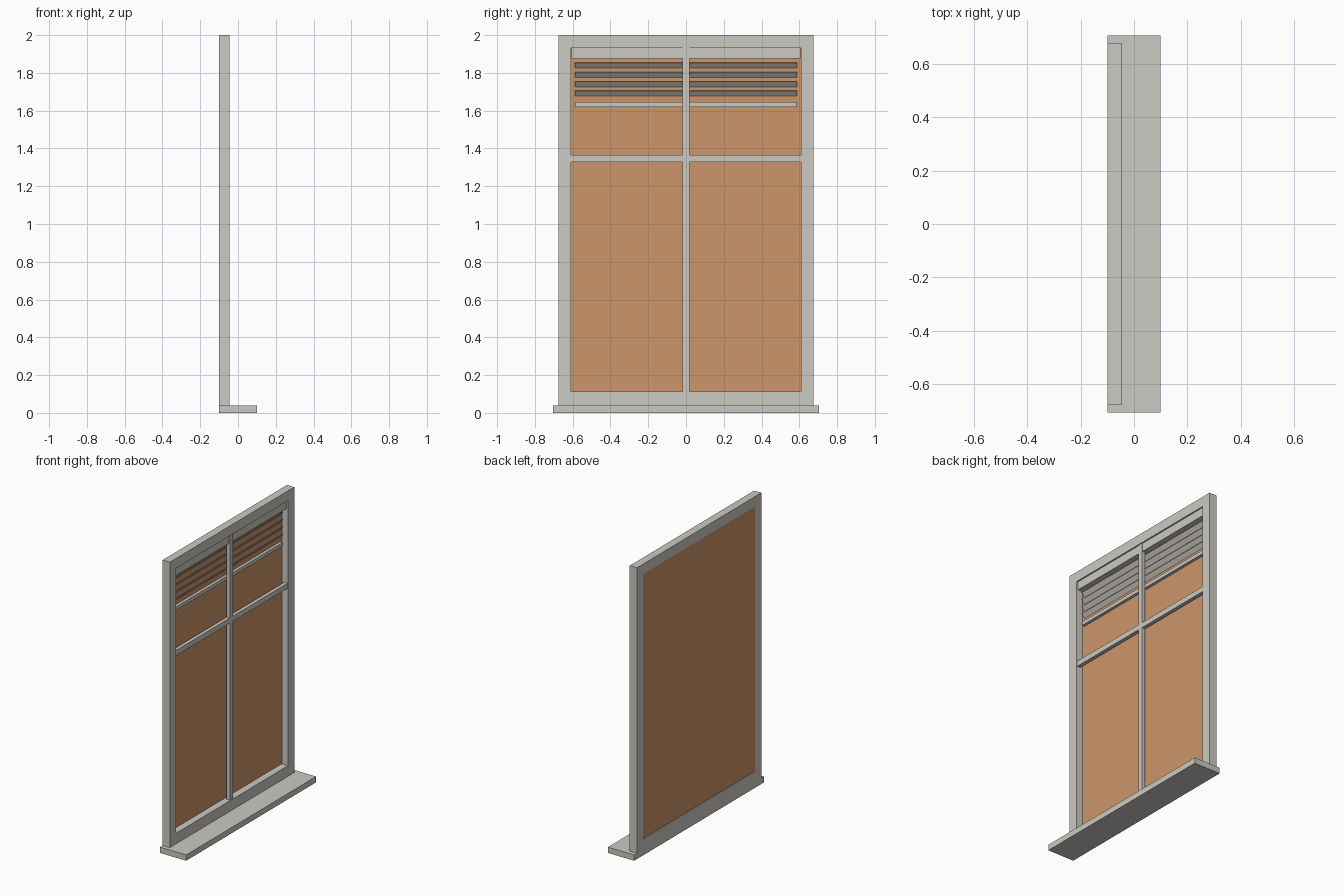
import bpy, math

if "Cube" in bpy.data.objects:
    bpy.data.objects.remove(bpy.data.objects["Cube"])


def material(name, rgb):
    m = bpy.data.materials.new(name)
    m.diffuse_color = (*rgb, 1.0)
    m.use_nodes = True
    m.node_tree.nodes["Principled BSDF"].inputs["Base Color"].default_value = m.diffuse_color
    return m


PAINT = material("warm_grey_paint", (0.60, 0.585, 0.54))
PANE = material("amber_pane", (0.61, 0.305, 0.145))


def box(name, x, y, z, mat=PAINT):
    """Box from (min, max) ranges on each axis."""
    bpy.ops.mesh.primitive_cube_add(size=1, location=[(a + b) / 2 for a, b in (x, y, z)])
    ob = bpy.context.object
    ob.name = name
    ob.scale = [b - a for a, b in (x, y, z)]
    bpy.ops.object.transform_apply(location=False, rotation=False, scale=True)
    ob.data.materials.append(mat)
    return ob


FRAME_X = (-0.10, -0.045)

# Sill and outer frame
box("sill", (-0.10, 0.10), (-0.705, 0.705), (0.0, 0.04))
box("bottom_rail", FRAME_X, (-0.675, 0.675), (0.04, 0.113))
box("top_rail", FRAME_X, (-0.675, 0.675), (1.932, 2.0))
box("left_stile", FRAME_X, (-0.675, -0.608), (0.113, 1.932))
box("right_stile", FRAME_X, (0.608, 0.675), (0.113, 1.932))

# Window pane near the back of the frame
box("pane", (-0.097, -0.093), (-0.608, 0.608), (0.113, 1.932), PANE)

# Glazing bars
box("vertical_bar", (-0.075, -0.05), (-0.018, 0.018), (0.113, 1.932))
box("horizontal_bar", (-0.075, -0.05), (-0.608, 0.608), (1.328, 1.364))

# Raised blind: head rail, tilted slats, bottom bar
box("blind_head_rail", (-0.093, -0.055), (-0.605, 0.605), (1.875, 1.932))
for i in range(4):
    zc = 1.84 - 0.05 * i
    slat = box(f"blind_slat_{i + 1}", (-0.1025, -0.0645), (-0.588, 0.588), (zc - 0.0015, zc + 0.0015))
    slat.rotation_euler.y = -math.radians(50)   # front edge up, back edge at the pane
box("blind_bottom_bar", (-0.093, -0.073), (-0.588, 0.588), (1.62, 1.645))
